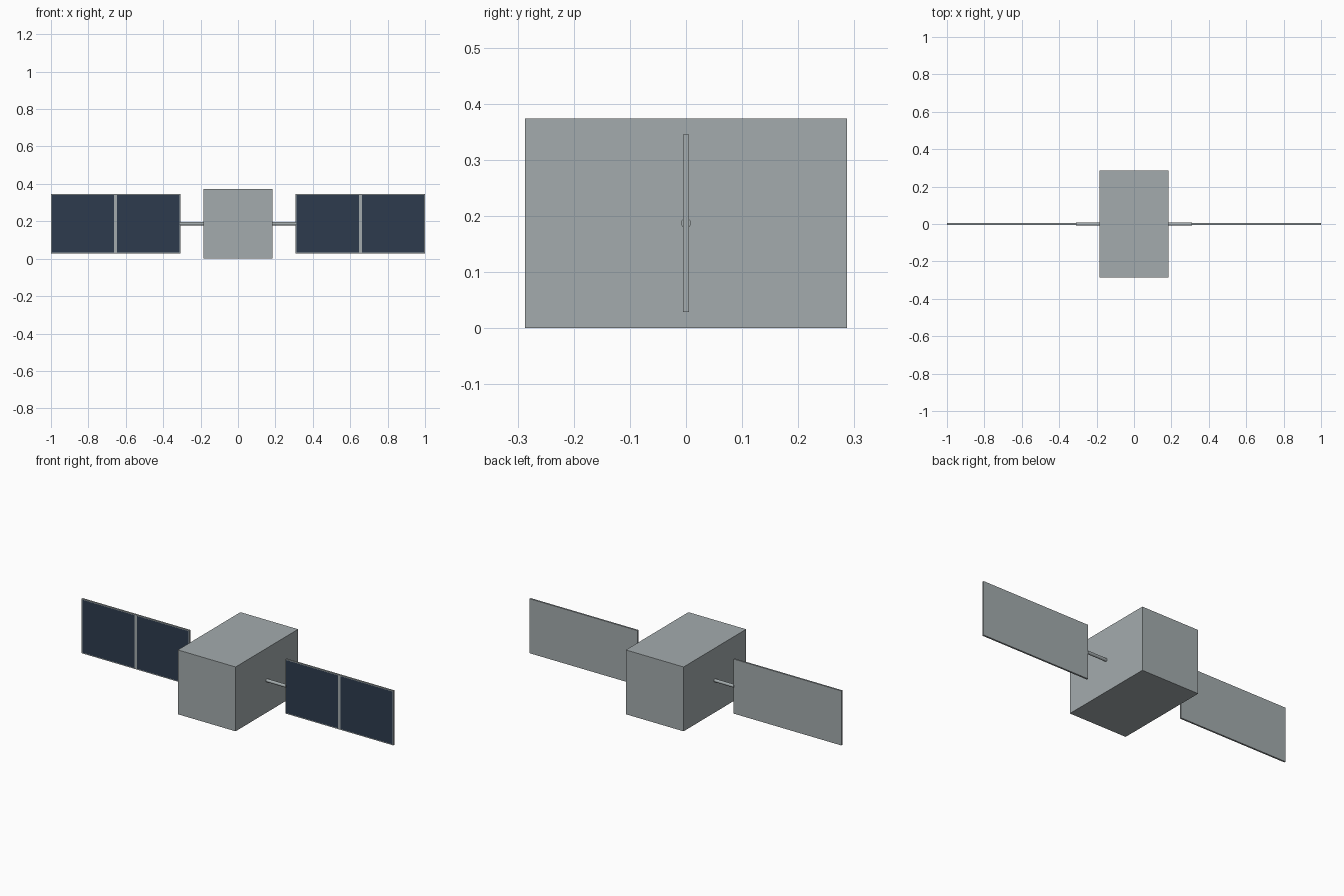
import bpy, bmesh, math
from mathutils import Vector

cube = bpy.data.objects.get("Cube")
if cube:
    bpy.data.objects.remove(cube, do_unlink=True)

MID_Z = 0.187


def material(name, colour):
    mat = bpy.data.materials.new(name)
    mat.use_nodes = True
    mat.diffuse_color = (*colour, 1)
    mat.node_tree.nodes["Principled BSDF"].inputs["Base Color"].default_value = (*colour, 1)
    return mat


metal = material("grey metal", (0.37, 0.41, 0.42))
navy = material("navy cells", (0.026, 0.044, 0.076))


def finish(bm, name, mats):
    bmesh.ops.recalc_face_normals(bm, faces=bm.faces)
    mesh = bpy.data.meshes.new(name)
    bm.to_mesh(mesh)
    bm.free()
    for mat in mats:
        mesh.materials.append(mat)
    obj = bpy.data.objects.new(name, mesh)
    bpy.context.collection.objects.link(obj)
    return obj


def box(size, centre):
    bm = bmesh.new()
    bmesh.ops.create_cube(bm, size=1)
    bmesh.ops.scale(bm, vec=size, verts=bm.verts)
    bmesh.ops.translate(bm, vec=centre, verts=bm.verts)
    return bm


# Main body
finish(box((0.37, 0.573, 0.373), (0, 0, MID_Z)), "body", [metal])

X_IN, X_OUT, HALF_H, RIM = 0.308, 1.0, 0.158, 0.005
X_MID = (X_IN + X_OUT) / 2
DIVIDER = 0.008

for side, sign in (("left", 1), ("right", -1)):
    # Solar panel: the front is cut into a rim, a divider and two cells
    bm = box((X_OUT - X_IN, 0.01, 2 * HALF_H), (sign * X_MID, 0, MID_Z))
    cuts = [((sign * x, 0, 0), (1, 0, 0)) for x in
            (X_IN + RIM, X_MID - DIVIDER, X_MID + DIVIDER, X_OUT - RIM)]
    cuts += [((0, 0, MID_Z + s * (HALF_H - RIM)), (0, 0, 1)) for s in (-1, 1)]
    for point, normal in cuts:
        geom = bm.verts[:] + bm.edges[:] + bm.faces[:]
        bmesh.ops.bisect_plane(bm, geom=geom, plane_co=point, plane_no=normal)
    bmesh.ops.recalc_face_normals(bm, faces=bm.faces)
    for face in bm.faces:
        c = face.calc_center_median()
        if (face.normal.y < -0.9 and abs(c.z - MID_Z) < HALF_H - RIM
                and X_IN + RIM < abs(c.x) < X_OUT - RIM
                and abs(abs(c.x) - X_MID) > DIVIDER):
            face.material_index = 1
    finish(bm, side + "_solar_panel", [metal, navy])

    # Round arm joining body and panel
    bpy.ops.mesh.primitive_cylinder_add(
        vertices=16, radius=0.009, depth=0.128,
        location=(sign * 0.246, 0, MID_Z), rotation=(0, math.pi / 2, 0))
    arm = bpy.context.object
    arm.name = side + "_panel_arm"
    arm.data.materials.append(metal)
    bpy.ops.object.shade_smooth_by_angle()
